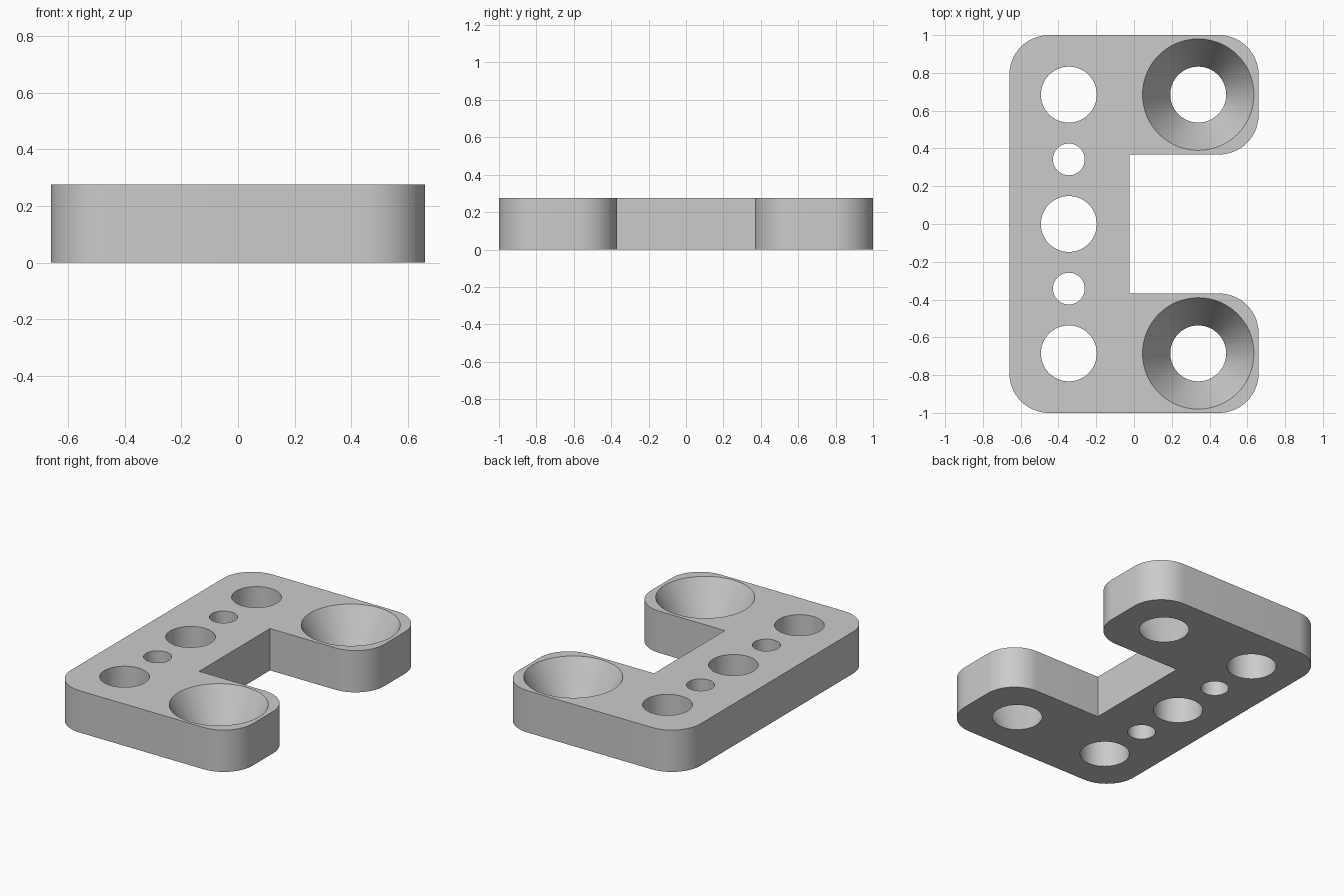
import bpy
import bmesh
from math import cos, sin, pi, radians

if "Cube" in bpy.data.objects:
    bpy.data.objects.remove(bpy.data.objects["Cube"])

HEIGHT = 0.275
CORNER = 0.21
HOLE_X = -0.345
SINK_X = 0.34
END_Y = 0.685

grey = bpy.data.materials.new("plain grey")
grey.use_nodes = True
colour = (0.6, 0.6, 0.6, 1)
grey.diffuse_color = colour
grey.node_tree.nodes["Principled BSDF"].inputs["Base Color"].default_value = colour


def rounded(cx, cy, start, steps=16):
    """Quarter-circle corner, counter-clockwise from the start angle."""
    return [(cx + CORNER * cos(start + pi / 2 * i / steps),
             cy + CORNER * sin(start + pi / 2 * i / steps)) for i in range(steps + 1)]


def drill(y, x, r_bottom, r_top):
    """Hole cutter reaching past both faces, keeping its slope."""
    margin = 0.05
    extra = (r_top - r_bottom) * margin / HEIGHT
    bpy.ops.mesh.primitive_cone_add(
        vertices=64, radius1=r_bottom - extra, radius2=r_top + extra,
        depth=HEIGHT + 2 * margin, location=(x, y, HEIGHT / 2))
    cutter = bpy.context.object
    cutter.name = "hole_cutter"
    cutter.hide_render = True
    return cutter


# C-shaped outline with four rounded corners per the two arms and spine
W, L, SPINE, GAP = 0.66, 1.0, -0.025, 0.368
outline = rounded(-W + CORNER, -L + CORNER, pi)
outline += rounded(W - CORNER, -L + CORNER, -pi / 2)
outline += rounded(W - CORNER, -GAP - CORNER, 0)
outline += [(SPINE, -GAP), (SPINE, GAP)]
outline += rounded(W - CORNER, GAP + CORNER, -pi / 2)
outline += rounded(W - CORNER, L - CORNER, 0)
outline += rounded(-W + CORNER, L - CORNER, pi / 2)

# Extruded plate
bm = bmesh.new()
base = bm.faces.new([bm.verts.new((x, y, 0)) for x, y in outline])
top = bmesh.ops.extrude_face_region(bm, geom=[base])["geom"]
bmesh.ops.translate(bm, vec=(0, 0, HEIGHT),
                    verts=[v for v in top if isinstance(v, bmesh.types.BMVert)])
bmesh.ops.recalc_face_normals(bm, faces=bm.faces)
mesh = bpy.data.meshes.new("bracket_plate")
bm.to_mesh(mesh)
bm.free()
mesh.materials.append(grey)
plate = bpy.data.objects.new("bracket_plate", mesh)
bpy.context.collection.objects.link(plate)

# Straight holes along the spine and conical holes in the arms
cutters = [drill(y, HOLE_X, 0.148, 0.148) for y in (-END_Y, 0, END_Y)]
for side in (-1, 1):
    cutters.append(drill(side * 0.342, HOLE_X, 0.084, 0.084))
    cutters.append(drill(side * END_Y, SINK_X, 0.148, 0.295))

bpy.ops.object.select_all(action="DESELECT")
plate.select_set(True)
bpy.context.view_layer.objects.active = plate
for cutter in cutters:
    cut = plate.modifiers.new("hole", "BOOLEAN")
    cut.operation = "DIFFERENCE"
    cut.solver = "EXACT"
    cut.object = cutter
    bpy.ops.object.modifier_apply(modifier=cut.name)
    bpy.data.objects.remove(cutter)

bpy.ops.object.shade_smooth_by_angle(angle=radians(30))
